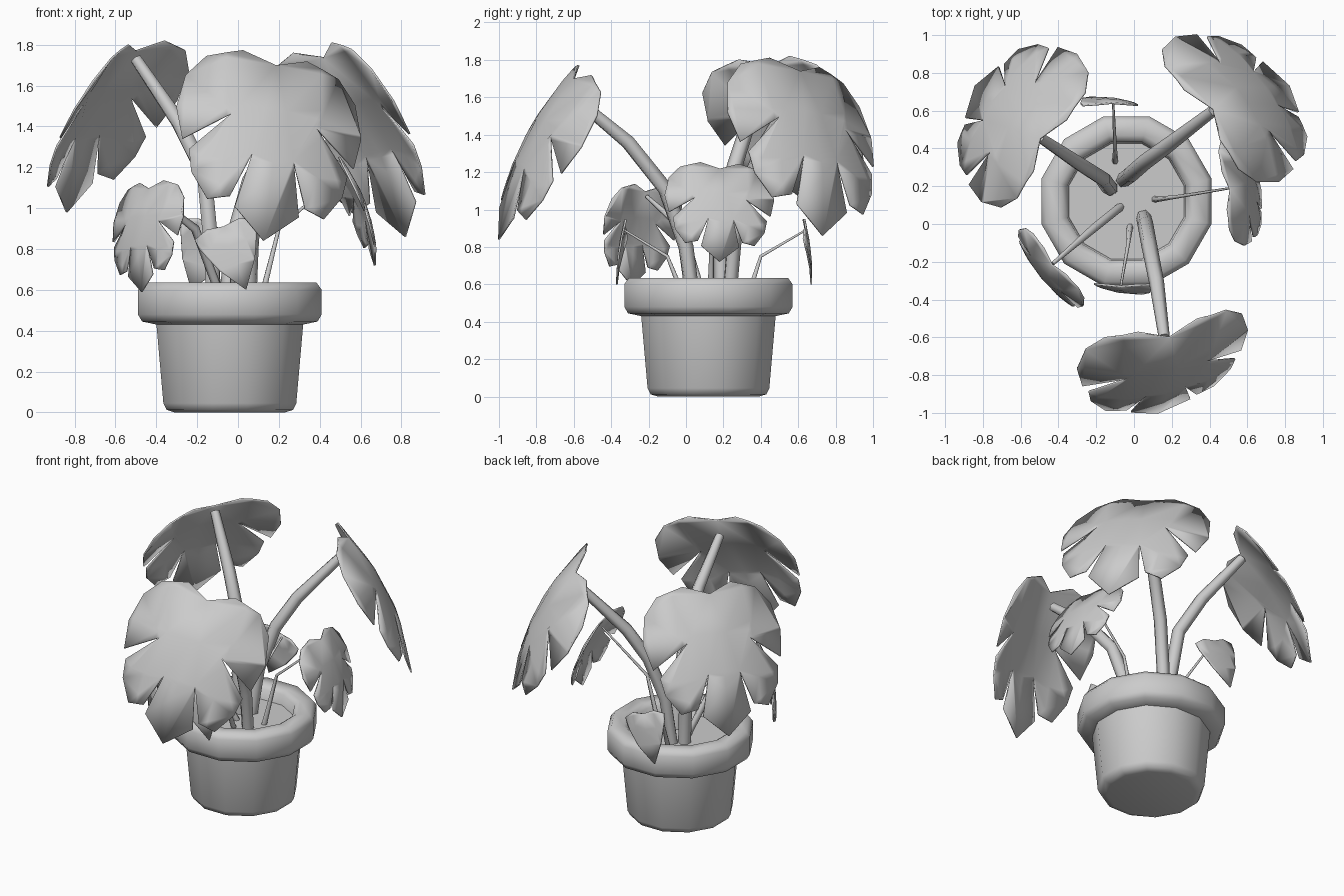
import bpy, bmesh, math
from mathutils import Vector, Matrix

if "Cube" in bpy.data.objects:
    bpy.data.objects.remove(bpy.data.objects["Cube"])

POT = Vector((-0.04, 0.12, 0))


def smooth(ob, angle=40):
    bpy.ops.object.select_all(action='DESELECT')
    ob.select_set(True)
    bpy.context.view_layer.objects.active = ob
    bpy.ops.object.shade_smooth_by_angle(angle=math.radians(angle))


def finish(bm, name, angle=40):
    me = bpy.data.meshes.new(name)
    bm.to_mesh(me)
    bm.free()
    ob = bpy.data.objects.new(name, me)
    bpy.context.collection.objects.link(ob)
    smooth(ob, angle)
    return ob


def lathe(name, profile, sides=12):
    bm = bmesh.new()
    start = Matrix.Rotation(math.pi / sides, 3, 'Z')
    vs = [bm.verts.new(start @ Vector((r, 0, z))) for r, z in profile]
    es = [bm.edges.new(p) for p in zip(vs, vs[1:])]
    bmesh.ops.spin(bm, geom=vs + es, cent=(0, 0, 0), axis=(0, 0, 1),
                   angle=2 * math.pi, steps=sides, use_merge=True)
    bmesh.ops.remove_doubles(bm, verts=bm.verts, dist=1e-4)
    bmesh.ops.recalc_face_normals(bm, faces=bm.faces)
    ob = finish(bm, name, 66)
    ob.location = POT


def stem(name, pts, radii):
    cu = bpy.data.curves.new(name, 'CURVE')
    cu.dimensions = '3D'
    cu.bevel_depth = 1
    cu.bevel_resolution = 1
    cu.use_fill_caps = True
    sp = cu.splines.new('POLY')
    sp.points.add(len(pts) - 1)
    for p, co, r in zip(sp.points, pts, radii):
        p.co = (*co, 1)
        p.radius = r
    ob = bpy.data.objects.new(name, cu)
    bpy.context.collection.objects.link(ob)
    bpy.ops.object.select_all(action='DESELECT')
    ob.select_set(True)
    bpy.context.view_layer.objects.active = ob
    bpy.ops.object.convert(target='MESH')
    smooth(bpy.context.view_layer.objects.active, 65)


# half outlines: (sideways, along midrib), midrib runs 0 to 1
SPLIT = [(0, .03), (.17, -.04), (.35, .01), (.45, .13), (.49, .32), (.455, .50),
         (.22, .35), (.42, .56), (.40, .68), (.31, .82), (.20, .80), (.11, .57),
         (.17, .85), (0, 1)]
PLAIN = [(0, 0), (.25, -.04), (.47, .04), (.45, .2), (.28, .6), (0, 1)]


def leaf(name, half, top, tip, side, width=1.0, cup=0.55, bulge=0.08):
    """Flat mirrored outline, cut into strips, arched, then set from top to tip."""
    top, tip = Vector(top), Vector(tip)
    v = tip - top
    size = v.length
    v.normalize()
    u = Vector(side)
    u = (u - u.dot(v) * v).normalized()
    n = u.cross(-v)
    bm = bmesh.new()
    ring = half + [(-a, b) for a, b in reversed(half[1:-1])]
    bm.faces.new([bm.verts.new((a, -b, 0)) for a, b in ring])
    bmesh.ops.triangulate(bm, faces=bm.faces, ngon_method='EAR_CLIP')
    cuts = [((c, 0, 0), (1, 0, 0)) for c in (-.25, 0, .25)]
    cuts += [((0, -c, 0), (0, 1, 0)) for c in (.3, .6)]
    for co, no in cuts:
        bmesh.ops.bisect_plane(bm, geom=bm.verts[:] + bm.edges[:] + bm.faces[:],
                               plane_co=co, plane_no=no, dist=1e-4)
    for p in bm.verts:
        a, b = p.co.x, -p.co.y
        h = bulge * 4 * b * (1 - b) - cup * a * a
        p.co = top + size * (u * a * width + v * b + n * h)
    bmesh.ops.recalc_face_normals(bm, faces=bm.faces)
    ob = finish(bm, name, 35)
    mod = ob.modifiers.new("thickness", 'SOLIDIFY')
    mod.thickness = 0.01
    mod.offset = 0


# pot with thick rim, and soil
lathe("pot", [(0, 0), (.28, 0), (.32, .012), (.337, .045), (.372, .43), (.445, .445),
              (.466, .48), (.466, .60), (.44, .635), (.36, .635), (.325, .61), (.312, .50)])
lathe("soil", [(0, .54), (.316, .54)])

# three large split leaves
leaf("large_leaf_front", SPLIT, (.185, -.58, 1.72), (.125, -1.0, .84), (.95, .3, .02), .98)
leaf("large_leaf_left", SPLIT, (-.48, .44, 1.79), (-.84, .73, .98), (-.49, -.87, .05), 1.02)
leaf("large_leaf_right", SPLIT, (.40, .60, 1.76), (.82, .73, .86), (-.62, .75, 0), .97)

# two small split leaves
leaf("small_leaf_left", SPLIT, (-.43, -.21, 1.11), (-.47, -.29, .59), (.63, -.77, 0), 1.02, .35, .08)
leaf("small_leaf_right", SPLIT, (.50, .18, 1.23), (.67, .18, .72), (-.15, 1, 0), 1.12, .4, .08)

# two young plain leaves
leaf("young_leaf_front", PLAIN, (-.07, -.33, .91), (.04, -.37, .60), (1, -.02, .3), 1, .2, .03)
leaf("young_leaf_back", PLAIN, (-.12, .64, .91), (-.23, .67, .60), (-1, 0, .3), 1, .2, .03)

# thick stems
BIG = (.04, .042, .042, .04, .03)
stem("stem_front", [(.05, .04, .5), (.06, 0, .8), (.08, -.11, 1.11), (.12, -.31, 1.36),
                    (.16, -.60, 1.6)], BIG)
stem("stem_left", [(-.12, .19, .5), (-.13, .19, .8), (-.165, .24, 1.17), (-.29, .32, 1.42),
                   (-.50, .46, 1.73)], BIG)
stem("stem_right", [(-.06, .23, .5), (-.02, .26, .85), (.06, .33, 1.13), (.17, .41, 1.33),
                    (.42, .6, 1.65)], BIG)

# thin stems
THIN = (.018, .010, .006)
stem("thin_stem_left", [(-.06, .1, .5), (-.21, -.02, .90), (-.43, -.21, 1.07)], (.022, .022, .01))
stem("thin_stem_right", [(.10, .13, .5), (.20, .14, .90), (.51, .19, 1.17)], THIN)
stem("thin_stem_front", [(-.02, .0, .5), (-.03, -.10, .75), (-.07, -.33, .89)], THIN)
stem("thin_stem_back", [(-.1, .32, .5), (-.1, .40, .75), (-.11, .64, .89)], THIN)
